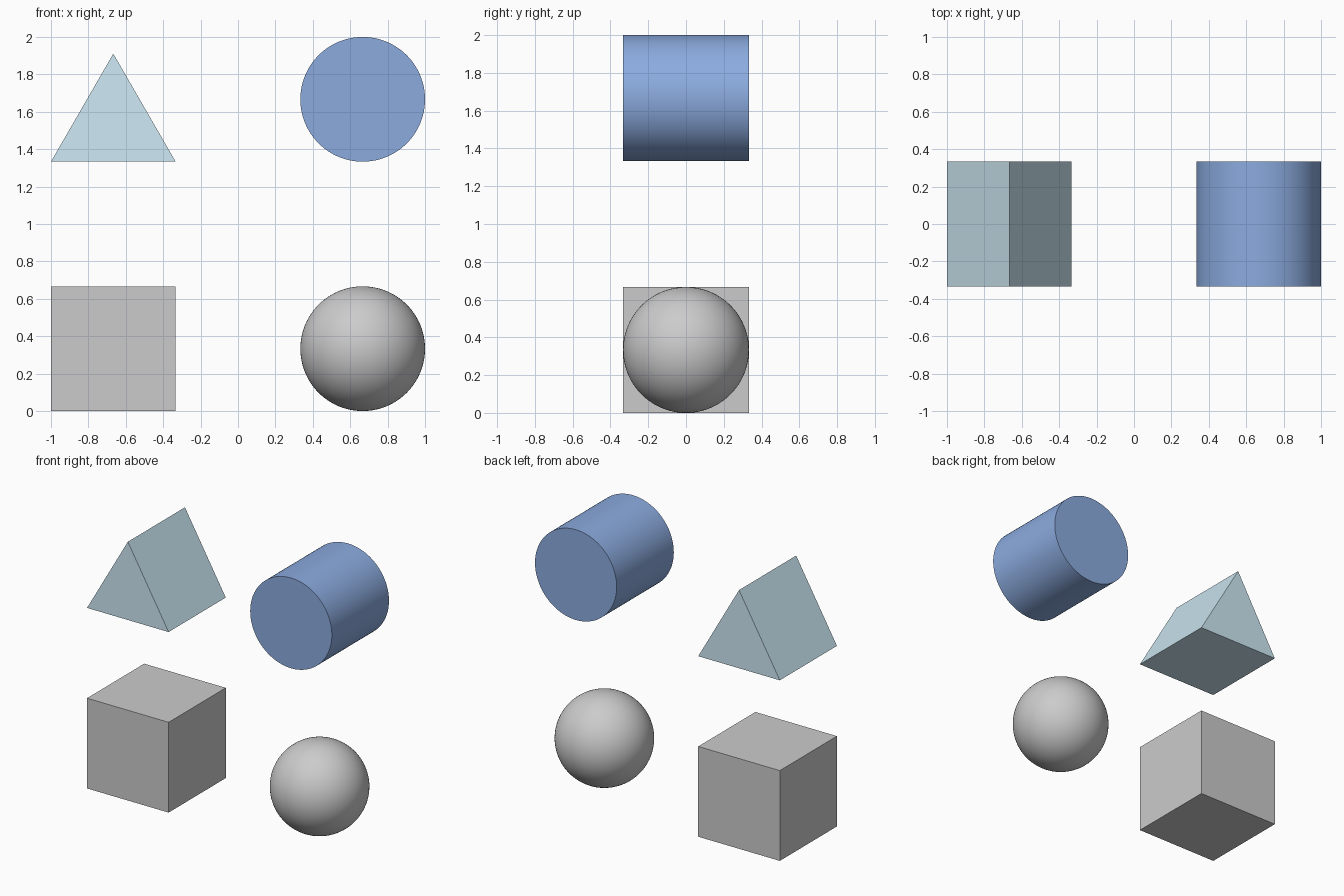
import bpy, math

if "Cube" in bpy.data.objects:
    bpy.data.objects.remove(bpy.data.objects["Cube"])

S = 2 / 3      # size of every solid
H = S / 2      # half size
TOP = 4 / 3    # underside of the upper row


def finish(name, color=None):
    obj = bpy.context.object
    obj.name = obj.data.name = name
    bpy.ops.object.transform_apply(location=False, rotation=True, scale=True)
    if color:
        mat = bpy.data.materials.new(name + "_paint")
        mat.diffuse_color = (*color, 1)
        mat.use_nodes = True
        mat.node_tree.nodes["Principled BSDF"].inputs["Base Color"].default_value = mat.diffuse_color
        obj.data.materials.append(mat)
    return obj


# Lower row: cube and ball
bpy.ops.mesh.primitive_cube_add(size=S, location=(-S, 0, H))
finish("cube")

bpy.ops.mesh.primitive_uv_sphere_add(segments=96, ring_count=48, radius=H, location=(S, 0, H))
finish("ball")
bpy.ops.object.shade_smooth()

# Upper row: cylinder lying along y
bpy.ops.mesh.primitive_cylinder_add(vertices=128, radius=H, depth=S,
                                    location=(S, 0, TOP + H), rotation=(math.pi / 2, 0, 0))
finish("cylinder", (0.26, 0.41, 0.74))
bpy.ops.object.shade_smooth_by_angle(angle=math.radians(30))

# Upper row: equilateral triangular prism lying along y
profile = [(-H, 0), (H, 0), (0, H * math.sqrt(3))]
verts = [(x, y, z) for y in (-H, H) for x, z in profile]
faces = [(0, 1, 2), (5, 4, 3), (0, 3, 4, 1), (1, 4, 5, 2), (2, 5, 3, 0)]
mesh = bpy.data.meshes.new("prism")
mesh.from_pydata(verts, [], faces)
prism = bpy.data.objects.new("prism", mesh)
prism.location = (-S, 0, TOP)
bpy.context.collection.objects.link(prism)
bpy.context.view_layer.objects.active = prism
bpy.ops.object.select_all(action='DESELECT')
prism.select_set(True)
finish("prism", (0.62, 0.82, 0.92))
